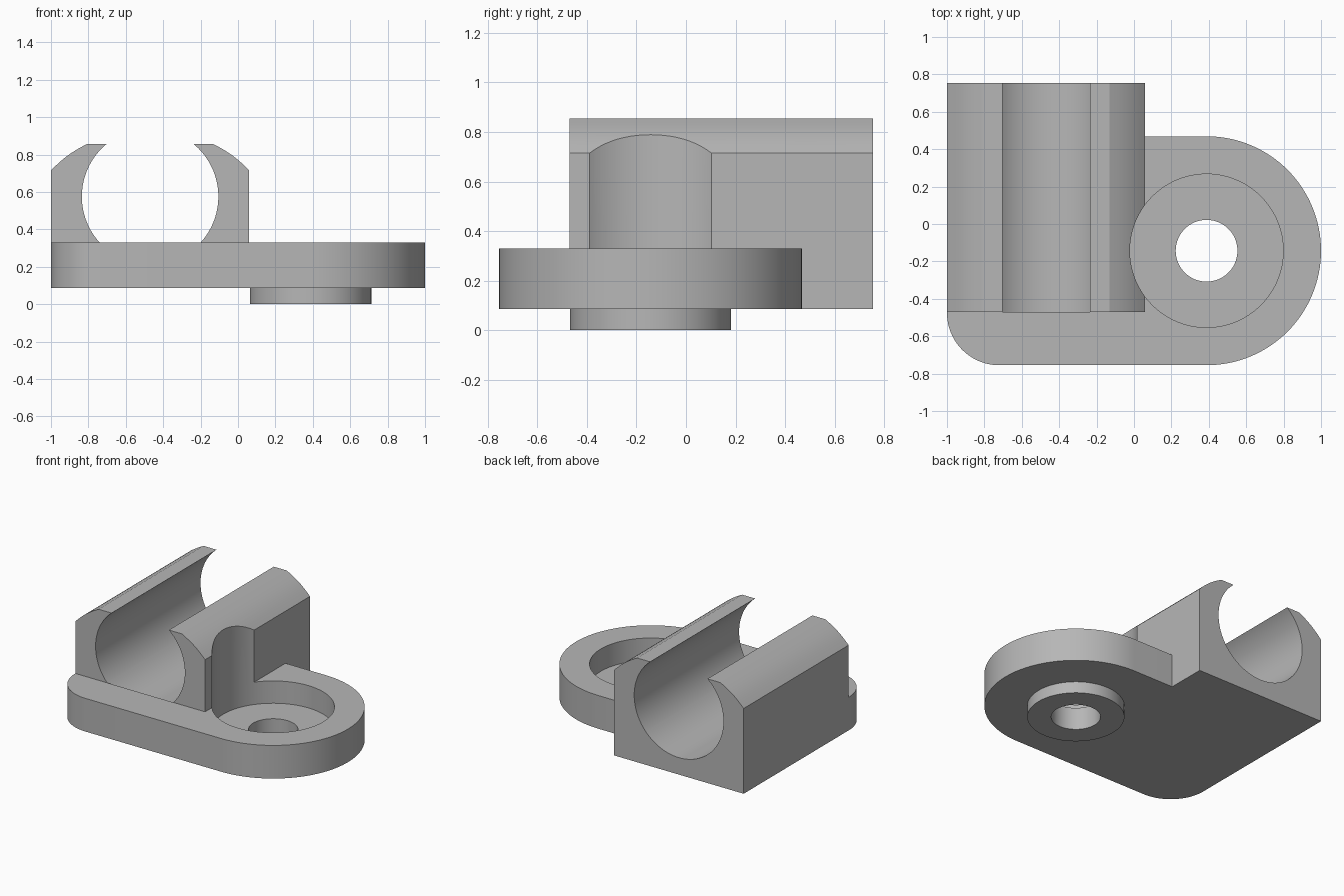
import bpy
import bmesh
from math import radians, sin, cos, pi
from mathutils import Vector, Matrix

if "Cube" in bpy.data.objects:
    bpy.data.objects.remove(bpy.data.objects["Cube"], do_unlink=True)

grey = bpy.data.materials.new("plain grey")
grey.use_nodes = True
colour = (0.47, 0.47, 0.47, 1)
grey.diffuse_color = colour
grey.node_tree.nodes["Principled BSDF"].inputs["Base Color"].default_value = colour

LEFT, RIGHT = -1.0, 0.06          # clip width
FRONT, BACK = -0.47, 0.755        # clip length
BOTTOM, DECK, TOP = 0.085, 0.33, 0.855
PIVOT = (0.388, -0.143)           # screw axis
BORE = (-0.47, 0.575)             # rod axis in x, z


def arc(cx, cy, r, start, end, steps):
    angles = [radians(start + (end - start) * i / steps) for i in range(steps + 1)]
    return [(cx + r * cos(a), cy + r * sin(a)) for a in angles]


def prism(name, outline, low, high, axis="z"):
    """Extrude a 2D outline along z, or an x-z outline along y."""
    bm = bmesh.new()
    place = (lambda p: (p[0], p[1], low)) if axis == "z" else (lambda p: (p[0], low, p[1]))
    face = bm.faces.new([bm.verts.new(place(p)) for p in outline])
    side = bmesh.ops.extrude_face_region(bm, geom=[face])["geom"]
    step = Vector((0, 0, high - low)) if axis == "z" else Vector((0, high - low, 0))
    bmesh.ops.translate(bm, vec=step, verts=[v for v in side if isinstance(v, bmesh.types.BMVert)])
    bmesh.ops.recalc_face_normals(bm, faces=bm.faces)
    mesh = bpy.data.meshes.new(name)
    bm.to_mesh(mesh)
    bm.free()
    mesh.materials.append(grey)
    ob = bpy.data.objects.new(name, mesh)
    bpy.context.collection.objects.link(ob)
    return ob


def disc(name, r, low, high):
    return prism(name, arc(*PIVOT, r, 0, 360, 96)[:-1], low, high)


def combine(target, tool, operation):
    mod = target.modifiers.new(tool.name, "BOOLEAN")
    mod.object, mod.operation, mod.solver = tool, operation, "EXACT"
    bpy.context.view_layer.objects.active = target
    bpy.ops.object.modifier_apply(modifier=mod.name)
    bpy.data.objects.remove(tool, do_unlink=True)


# Base plate with a round end and a rounded front corner
r, corner = 0.612, 0.28
front_edge = PIVOT[1] - r
outline = arc(*PIVOT, r, -90, 90, 64)
outline += [(RIGHT, PIVOT[1] + r), (RIGHT, BACK), (LEFT, BACK)]
outline += arc(LEFT + corner, front_edge + corner, corner, 180, 270, 24)
bracket = prism("clip_bracket", outline, BOTTOM, DECK)

# Clip block with gently bowed shoulders
start, end = Vector((RIGHT, 0.715)), Vector((-0.13, TOP))
bow = Vector((0.6, 0.8)) * 0.011
shoulder = [start.lerp(end, i / 12) + bow * sin(pi * i / 12) for i in range(13)]
mirrored = [Vector((2 * BORE[0] - p.x, p.y)) for p in reversed(shoulder)]
profile = [(RIGHT, BOTTOM)] + shoulder + mirrored + [(LEFT, BOTTOM)]
combine(bracket, prism("clip_block", profile, FRONT, BACK, "y"), "UNION")

# Boss under the plate
combine(bracket, disc("boss", 0.325, 0, 0.13), "UNION")

# Rod channel, screw head recess and screw hole
channel = arc(*BORE, 0.365, 0, 360, 96)[:-1]
combine(bracket, prism("rod_channel", channel, FRONT, BACK + 0.2, "y"), "DIFFERENCE")
combine(bracket, disc("head_recess", 0.41, 0.165, 1.2), "DIFFERENCE")
combine(bracket, disc("screw_hole", 0.165, -0.2, 1.2), "DIFFERENCE")

bpy.ops.object.select_all(action="DESELECT")
bracket.select_set(True)
bpy.context.view_layer.objects.active = bracket
bpy.ops.object.shade_smooth_by_angle(angle=radians(25))
